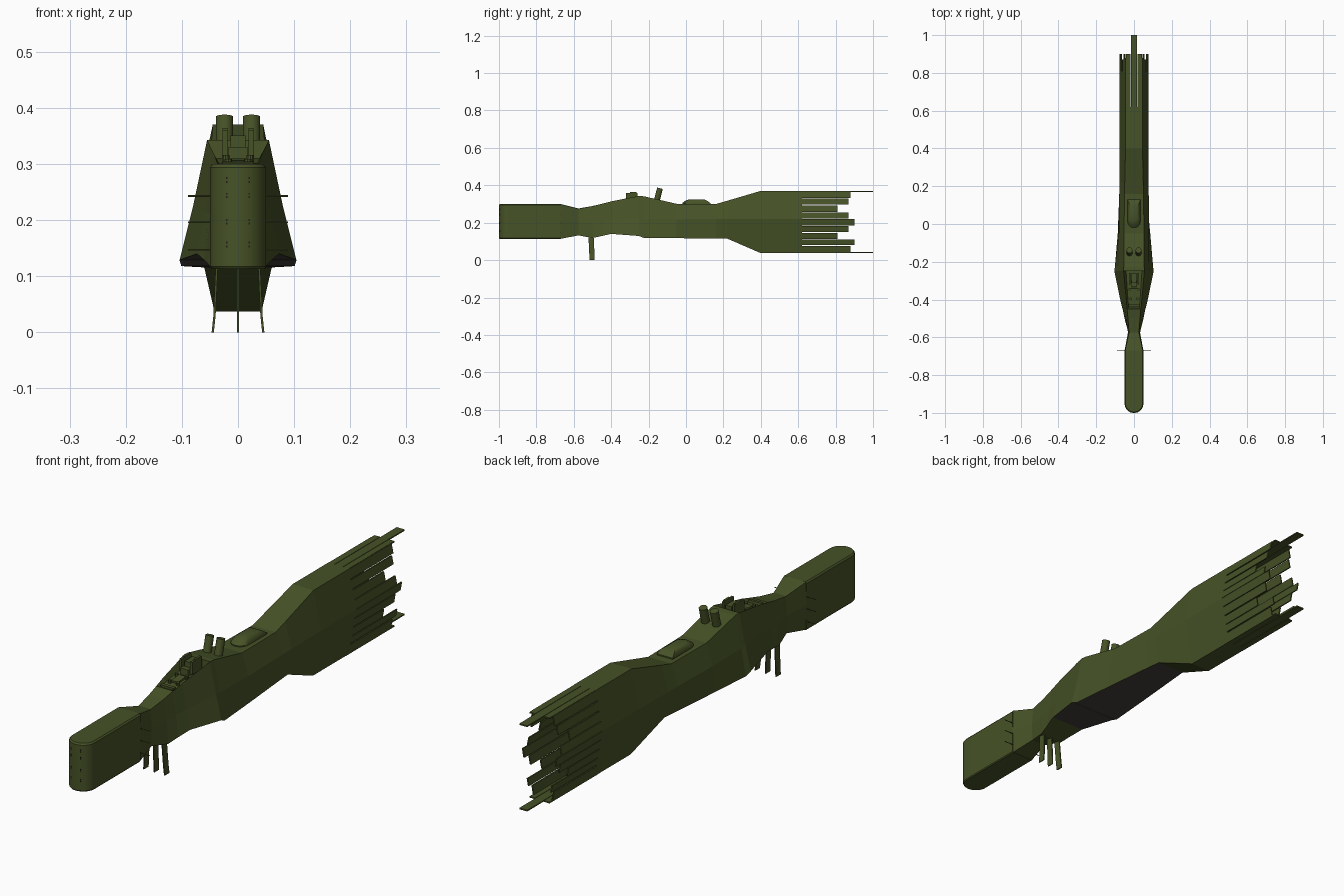
import bpy, bmesh, math
from mathutils import Vector, Matrix

if "Cube" in bpy.data.objects:
    bpy.data.objects.remove(bpy.data.objects["Cube"])


def material(name, rgb):
    m = bpy.data.materials.new(name)
    m.diffuse_color = (*rgb, 1)
    m.use_nodes = True
    m.node_tree.nodes["Principled BSDF"].inputs["Base Color"].default_value = m.diffuse_color
    return m


GREEN = material("olive_green", (0.062, 0.085, 0.02))
BROWN = material("dark_brown_grey", (0.062, 0.052, 0.045))
BLACK = material("near_black", (0.012, 0.014, 0.008))


def finish(name, bm, mats=(GREEN,), smooth=False):
    bmesh.ops.recalc_face_normals(bm, faces=bm.faces)
    me = bpy.data.meshes.new(name)
    bm.to_mesh(me)
    bm.free()
    ob = bpy.data.objects.new(name, me)
    bpy.context.collection.objects.link(ob)
    for m in mats:
        me.materials.append(m)
    if smooth:
        bpy.context.view_layer.objects.active = ob
        ob.select_set(True)
        bpy.ops.object.shade_smooth_by_angle(angle=math.radians(35))
        ob.select_set(False)
    return ob


def loft(bm, rings):
    """Skin closed rings of points and cap both ends; returns side faces per span."""
    vs = [[bm.verts.new(p) for p in r] for r in rings]
    n = len(vs[0])
    spans = [[bm.faces.new((a[i], a[(i + 1) % n], b[(i + 1) % n], b[i])) for i in range(n)]
             for a, b in zip(vs, vs[1:])]
    bm.faces.new(vs[0])
    bm.faces.new(vs[-1])
    return spans


def box(bm, loc, size, rot=0):
    bmesh.ops.create_cube(bm, size=1, matrix=Matrix.Translation(loc)
                          @ Matrix.Rotation(rot, 4, 'X') @ Matrix.Diagonal((*size, 1)))


def rod(bm, a, b, r, seg=16):
    a, b = Vector(a), Vector(b)
    d = b - a
    bmesh.ops.create_cone(bm, cap_ends=True, segments=seg, radius1=r, radius2=r, depth=d.length,
                          matrix=Matrix.Translation((a + b) / 2) @ d.to_track_quat('Z', 'Y').to_matrix().to_4x4())


# Hull stations: y, then (x, z) of deck edge, rim, mid ridge and keel edge
STATIONS = [
    (-0.67, .030, .300, .047, .299, .050, .210, .047, .114),
    (-0.575, .018, .276, .026, .274, .032, .200, .030, .132),
    (-0.50, .022, .289, .032, .288, .043, .200, .050, .118),
    (-0.45, .026, .301, .036, .301, .049, .210, .060, .129),
    (-0.445, .028, .293, .037, .302, .050, .210, .062, .130),
    (-0.40, .032, .298, .041, .314, .057, .215, .073, .140),
    (-0.25, .042, .310, .055, .343, .080, .225, .104, .129),
    (-0.249, .042, .343, .055, .343, .080, .225, .104, .128),
    (-0.225, .042, .341, .054, .341, .080, .221, .101, .118),
    (-0.05, .040, .301, .053, .301, .080, .218, .086, .117),
    (0.16, .040, .300, .050, .300, .078, .220, .066, .116),
    (0.22, .038, .317, .049, .317, .077, .220, .060, .115),
    (0.40, .030, .370, .045, .370, .076, .220, .042, .037),
    (0.62, .030, .370, .045, .370, .076, .220, .042, .037),
]
bm = bmesh.new()
rings = []
for y, *c in STATIONS:
    half = [(c[i], y, c[i + 1]) for i in range(0, 8, 2)]
    rings.append(half + [(-x, yy, z) for x, yy, z in reversed(half)])
spans = loft(bm, rings)
for s, span in zip(STATIONS, spans):      # flat belly panel
    if -0.41 < s[0] < 0.2:
        span[3].material_index = 1
finish("hull", bm, (GREEN, BROWN))

# Nose: rounded-front block with a slightly chamfered rim
def nose_ring(z, r):
    pts = [(r, -0.67), (r, -0.95)]
    pts += [(r * math.cos(t), -0.95 - r * math.sin(t))
            for t in (math.pi * i / 20 for i in range(1, 20))]
    pts += [(-r, -0.95), (-r, -0.67)]
    return [(x, y, z) for x, y in pts]

bm = bmesh.new()
loft(bm, [nose_ring(z, r) for z, r in ((.113, .047), (.117, .05), (.294, .05), (.300, .045))])
finish("nose", bm, smooth=True)

# Small ports on the nose front
bm = bmesh.new()
for sx in (-1, 1):
    for z in (.275, .268, .247, .241, .20, .194, .16, .153):
        box(bm, (sx * .02, -0.9955, z), (.003, .004, .003))
finish("nose_ports", bm, (BLACK,))

# Side spikes
bm = bmesh.new()
for sx in (-1, 1):
    for z in (.243, .196, .147):
        rod(bm, (sx * .045, -0.67, z), (sx * .089, -0.67, z), .0016, 6)
finish("side_spikes", bm)

# Three hanging fins under the neck
def fin(name, x_top, x_bot):
    bm = bmesh.new()
    def ring(x, y, z):
        return [(x + dx, y + dy, z) for dx, dy in
                ((-.002, -.014), (.002, -.014), (.002, .014), (-.002, .014))]
    loft(bm, [ring(x_top, -.508, .135), ring(x_bot * .93, -.503, .03), ring(x_bot, -.502, 0)])
    finish(name, bm)

fin("fin_centre", 0, 0)
fin("fin_right", .037, .045)
fin("fin_left", -.037, -.045)

# Bridge details in the sloping recessed deck
bm = bmesh.new()
box(bm, (0, -.285, .328), (.026, .05, .045))
box(bm, (0, -.315, .318), (.034, .03, .025))
box(bm, (0, -.43, .299), (.056, .012, .010), .08)
box(bm, (0, -.365, .303), (.03, .05, .010), .08)
for sx in (-1, 1):
    box(bm, (sx * .023, -.29, .336), (.009, .06, .048))
    box(bm, (sx * .023, -.283, .36), (.009, .035, .008))
    rod(bm, (sx * .017, -.395, .29), (sx * .017, -.395, .309), .007, 10)
    rod(bm, (sx * .022, -.345, .29), (sx * .022, -.345, .316), .007, 10)
finish("bridge_details", bm)

# Twin leaning funnels
bm = bmesh.new()
for sx in (-1, 1):
    rod(bm, (sx * .024, -.158, .31), (sx * .024, -.139, .384), .0155, 24)
finish("funnels", bm, smooth=True)

# Canopy: round front, square back
def canopy_ring(z, r, y0, y1):
    arc = [(r * math.cos(t), y0 - r * math.sin(t), z)
           for t in (math.pi * i / 12 for i in range(13))]
    return [(r, y1, z)] + arc + [(-r, y1, z)]

bm = bmesh.new()
loft(bm, [canopy_ring(.297, .034, .014, .130), canopy_ring(.305, .034, .014, .130),
          canopy_ring(.318, .028, .025, .112), canopy_ring(.325, .018, .035, .098)])
finish("canopy", bm, smooth=True)

# Ragged tail planks continuing the hull skin; (top z, bottom z, end y)
PLANKS = [(.369, .333, .88), (.328, .296, .87), (.291, .257, .81), (.254, .222, .87),
          (.220, .186, .90), (.183, .149, .87), (.145, .112, .81), (.109, .081, .90),
          (.076, .040, .88)]

def skin_x(z):
    if z > .22:
        return .076 + (.045 - .076) * (z - .22) / .15
    return .076 + (.042 - .076) * (.22 - z) / .183

bm = bmesh.new()
for sx in (-1, 1):
    for zt, zb, end in PLANKS:
        xt, xb = skin_x(zt), skin_x(zb)
        loft(bm, [[(sx * xt, y, zt), (sx * xb, y, zb), (sx * (xb - .005), y, zb),
                   (sx * (xt - .005), y, zt)] for y in (.60, end)])
for z in (.3675, .0395):          # top and bottom planks
    box(bm, (0, .80, z), (.034, .40, .005))
    for sx in (-1, 1):
        box(bm, (sx * .031, .75, z), (.024, .30, .005))
finish("tail_planks", bm)
